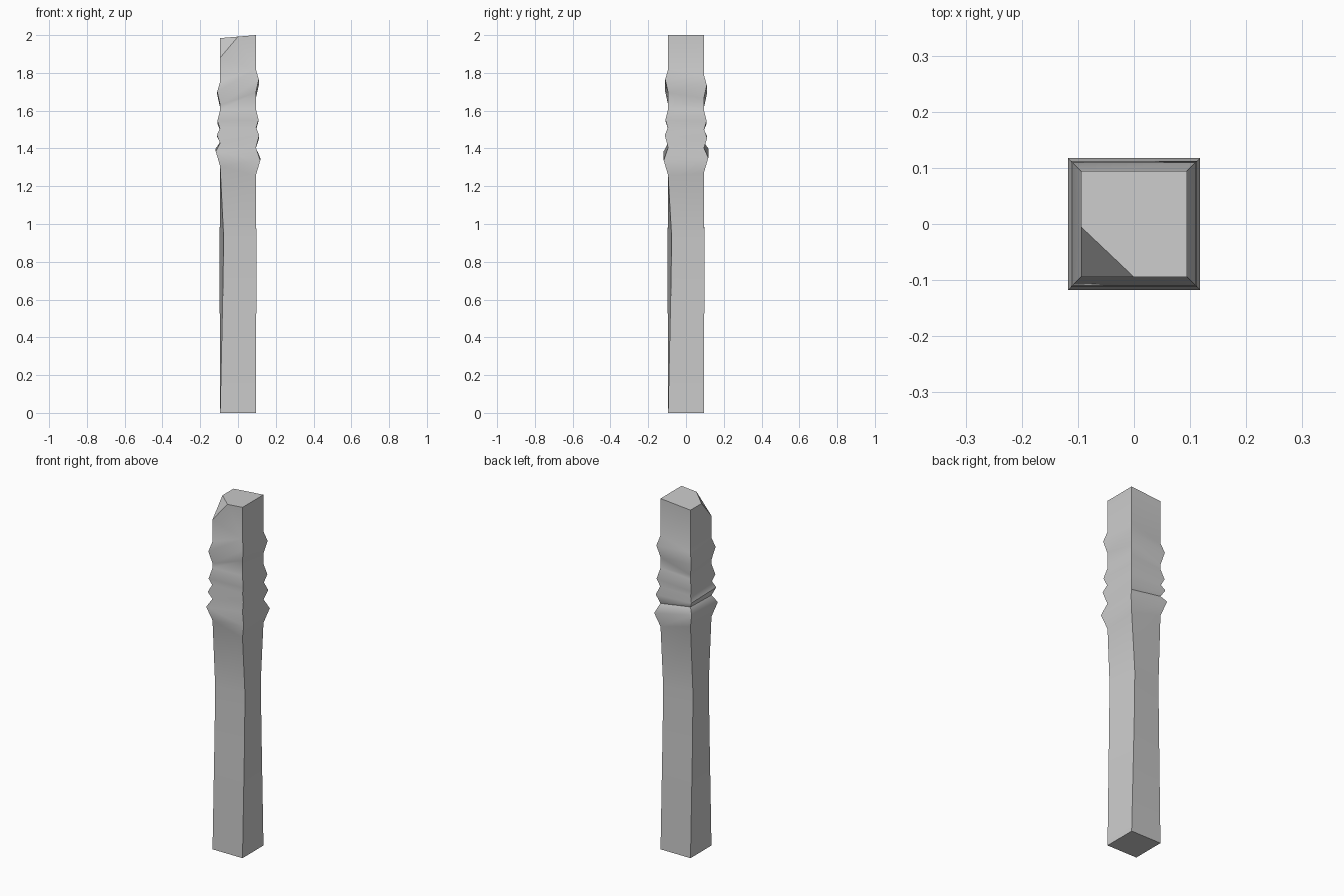
import bpy, bmesh, math
from mathutils import Vector

cube = bpy.data.objects.get("Cube")
if cube:
    bpy.data.objects.remove(cube, do_unlink=True)

HALF = 0.0945
CORNERS = [(-1, -1), (1, -1), (1, 1), (-1, 1)]

# Plain grey stone
stone = bpy.data.materials.new("grey_stone")
stone.use_nodes = True
grey = (0.6, 0.6, 0.6, 1)
stone.diffuse_color = grey
stone.node_tree.nodes["Principled BSDF"].inputs["Base Color"].default_value = grey

bm = bmesh.new()


def ring(half, heights, turn=0.0):
    """Square ring with its own height at each corner, turned in degrees."""
    c, s = math.cos(math.radians(turn)), math.sin(math.radians(turn))
    return [bm.verts.new((half * (x * c - y * s), half * (x * s + y * c), z))
            for (x, y), z in zip(CORNERS, heights)]


def shifted(heights, d):
    return [z + d for z in heights]


def between(a, b):
    return [(p + q) / 2 for p, q in zip(a, b)]


# Heights of the four tilted ridges, corner by corner
upper = [1.70, 1.765, 1.735, 1.685]
second = [1.545, 1.55, 1.545, 1.53]
third = [1.47, 1.47, 1.455, 1.465]
lower = [1.385, 1.337, 1.35, 1.40]

rings = [
    # Foot and twisted waist
    ring(HALF, [0] * 4),
    ring(0.089, [0.65] * 4, 5.5),
    ring(0.087, [0.93] * 4, 7),
    # Ridges and the grooves between them
    ring(HALF, shifted(lower, -0.08)),
    ring(0.118, lower),
    ring(0.095, between(lower, third)),
    ring(0.112, third),
    ring(0.096, between(third, second)),
    ring(0.109, second),
    ring(HALF, shifted(second, 0.06)),
    ring(HALF, shifted(upper, -0.07)),
    ring(0.110, upper),
    ring(HALF, shifted(upper, 0.055)),
    # Slightly sloping top
    ring(HALF, [1.984, 2.0, 2.0, 1.984]),
]
for low, high in zip(rings, rings[1:]):
    for i in range(4):
        j = (i + 1) % 4
        bm.faces.new((low[i], low[j], high[j], high[i]))
bm.faces.new(rings[0][::-1])
bm.faces.new(rings[-1])

# Broken-off top corner
a = Vector((-HALF, -0.005, 1.984))
b = Vector((0, -HALF, 1.992))
c = Vector((-HALF, -HALF, 1.88))
normal = (b - a).cross(c - a)
if normal.z < 0:
    normal.negate()
cut = bmesh.ops.bisect_plane(bm, geom=bm.verts[:] + bm.edges[:] + bm.faces[:],
                             plane_co=a, plane_no=normal, clear_outer=True)
rim = [e for e in cut["geom_cut"] if isinstance(e, bmesh.types.BMEdge)]
bmesh.ops.edgeloop_fill(bm, edges=rim)
bmesh.ops.recalc_face_normals(bm, faces=bm.faces[:])

mesh = bpy.data.meshes.new("stone_post")
bm.to_mesh(mesh)
bm.free()
mesh.materials.append(stone)
post = bpy.data.objects.new("stone_post", mesh)
bpy.context.collection.objects.link(post)

# Smooth ridges, sharp corners
bpy.ops.object.select_all(action="DESELECT")
post.select_set(True)
bpy.context.view_layer.objects.active = post
bpy.ops.object.shade_smooth_by_angle(angle=math.radians(48))
